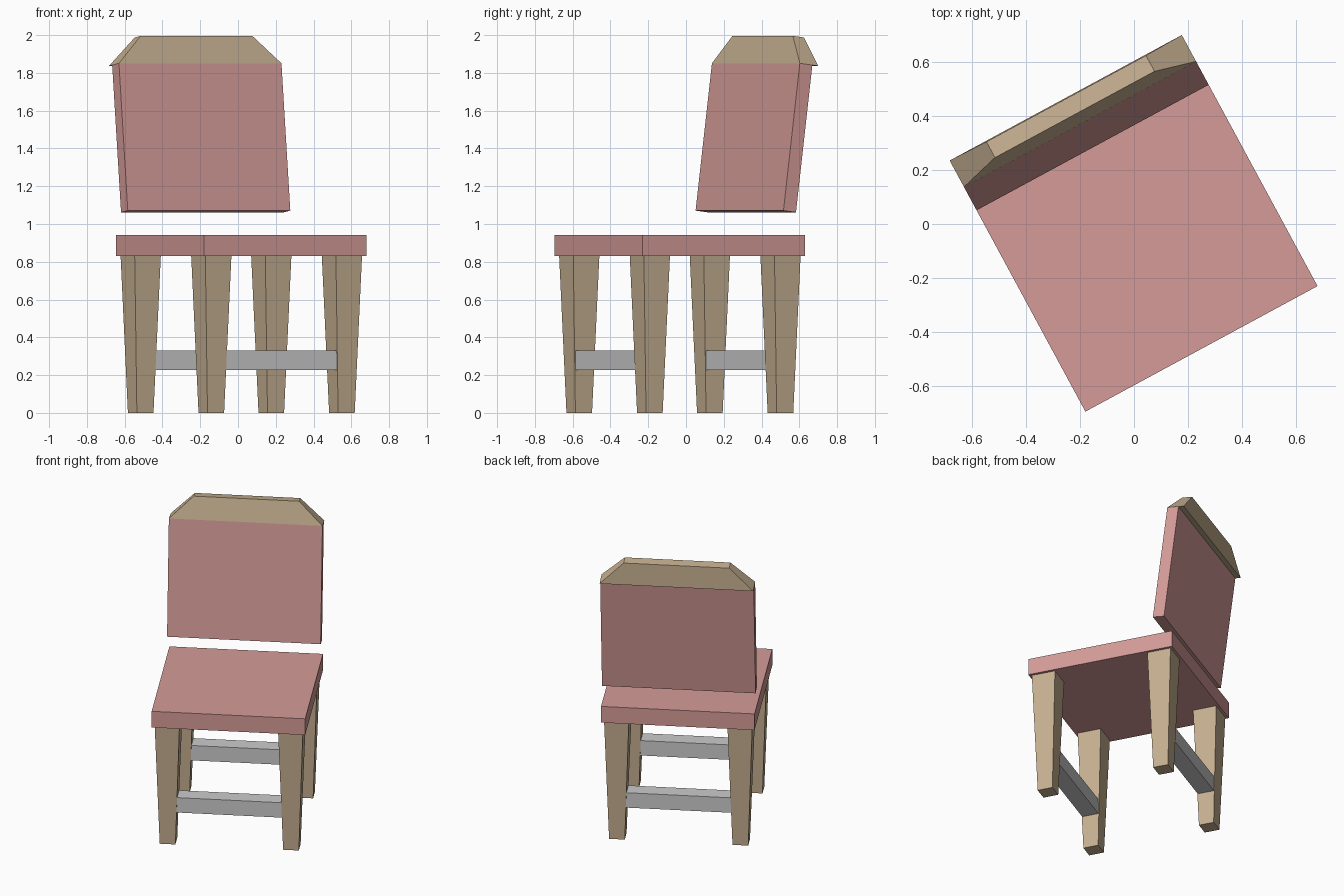
import bpy, bmesh
from math import radians
from mathutils import Matrix, Vector

if "Cube" in bpy.data.objects:
    bpy.data.objects.remove(bpy.data.objects["Cube"])

# Whole chair is turned about z; local axes: x = width, -y = chair front
PLACE = Matrix.Translation((0.0175, -0.0325, 0)) @ Matrix.Rotation(radians(28.4), 4, 'Z')


def material(name, color):
    m = bpy.data.materials.new(name)
    m.diffuse_color = color
    m.use_nodes = True
    m.node_tree.nodes["Principled BSDF"].inputs["Base Color"].default_value = m.diffuse_color
    return m


WOOD = material("wood", (0.56, 0.43, 0.28, 1))
RED = material("red_upholstery", (0.66, 0.33, 0.31, 1))


def block(name, base, top, height, matrix, mat=None):
    """Box standing on its base centre, tapering from base (w, d) to top (w, d)."""
    bm = bmesh.new()
    bmesh.ops.create_cube(bm, size=1)
    for v in bm.verts:
        w, d = top if v.co.z > 0 else base
        v.co = Vector((v.co.x * w, v.co.y * d, (v.co.z + 0.5) * height))
    bm.transform(PLACE @ matrix)
    mesh = bpy.data.meshes.new(name)
    bm.to_mesh(mesh)
    bm.free()
    if mat:
        mesh.materials.append(mat)
    obj = bpy.data.objects.new(name, mesh)
    bpy.context.collection.objects.link(obj)
    return obj


def at(x, y, z):
    return Matrix.Translation((x, y, z))


# Seat
SIDE = 0.978
block("seat", (SIDE, SIDE), (SIDE, SIDE), 0.113, at(0, 0, 0.83), RED)

# Tapered legs and the stretchers joining each left/right pair
LEG = 0.393
for row, y in (("front", -LEG), ("back", LEG)):
    for side, x in (("left", -LEG), ("right", LEG)):
        block(f"{row}_{side}_leg", (0.1, 0.1), (0.157, 0.157), 0.83, at(x, y, 0), WOOD)
    block(f"{row}_stretcher", (2 * LEG, 0.11), (2 * LEG, 0.11), 0.104, at(0, y, 0.226))

# Leaning backrest, positioned from its lower front edge
LEAN = at(0, 0.359, 1.071) @ Matrix.Rotation(radians(-7.2), 4, 'X')
BACK_H = 0.786
block("backrest", (SIDE, 0.076), (SIDE, 0.076), BACK_H, LEAN @ at(0, 0.038, 0), RED)

# Bevelled cap rail on top of the backrest
block("cap_rail", (SIDE, 0.112), (0.672, 0.067), 0.149, LEAN @ at(0, 0.056, BACK_H), WOOD)
